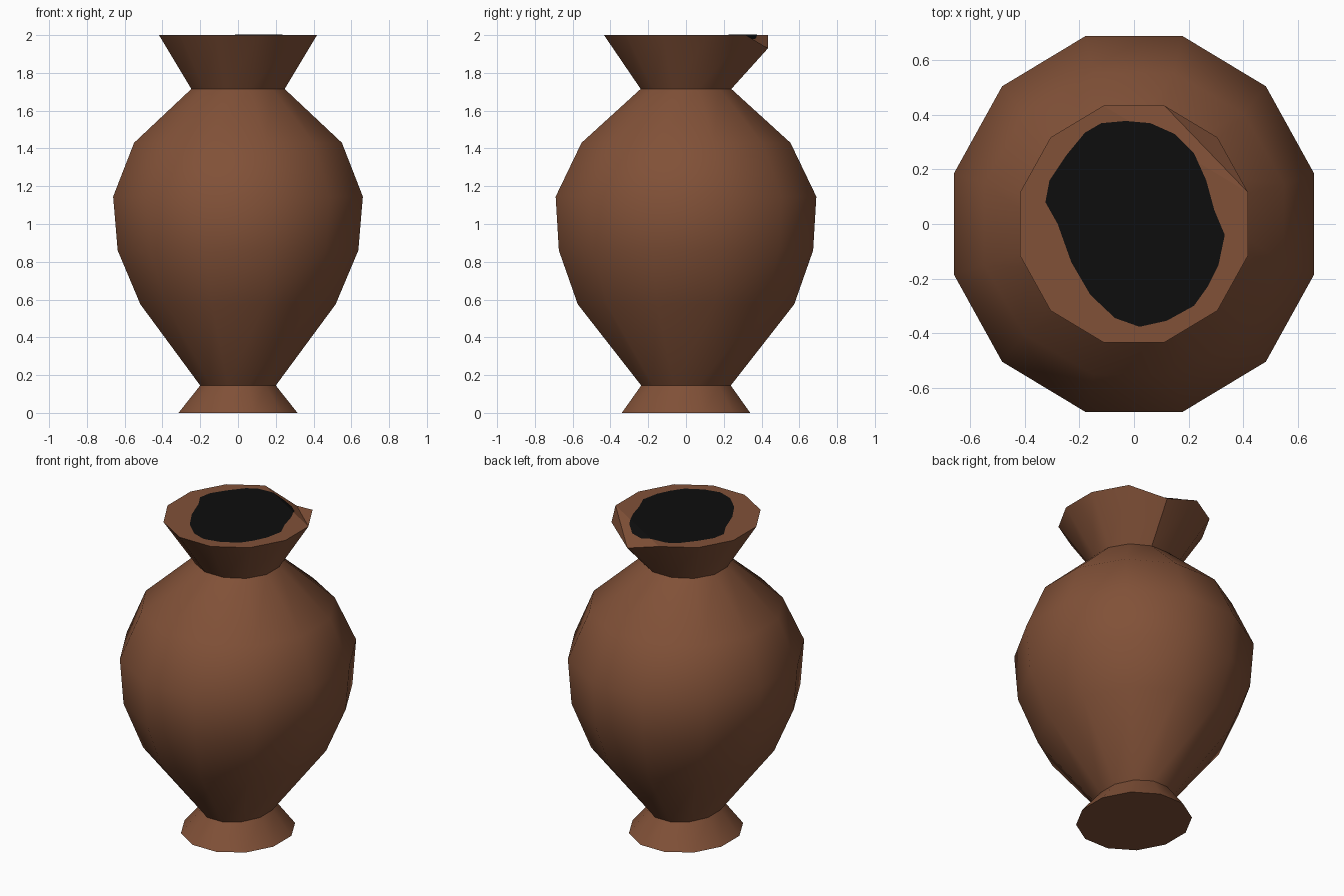
import bpy, bmesh, math
from mathutils import Vector

if "Cube" in bpy.data.objects:
    bpy.data.objects.remove(bpy.data.objects["Cube"])

SIDES = 12


def material(name, rgb):
    m = bpy.data.materials.new(name)
    m.diffuse_color = (*rgb, 1)
    m.use_nodes = True
    m.node_tree.nodes["Principled BSDF"].inputs["Base Color"].default_value = m.diffuse_color
    return m


clay = material("brown clay", (0.22, 0.082, 0.039))
dark = material("dark hollow", (0.004, 0.004, 0.004))


def finish(bm, name, mat, angle):
    me = bpy.data.meshes.new(name)
    bm.to_mesh(me)
    bm.free()
    me.materials.append(mat)
    ob = bpy.data.objects.new(name, me)
    bpy.context.collection.objects.link(ob)
    bpy.ops.object.select_all(action='DESELECT')
    ob.select_set(True)
    bpy.context.view_layer.objects.active = ob
    bpy.ops.object.shade_smooth_by_angle(angle=math.radians(angle))
    return ob


# Vase profile: height, half width in x, half width in y
profile = [(0, .315, .34), (.145, .20, .237), (.575, .517, .573),
           (.86, .637, .673), (1.145, .661, .69), (1.43, .55, .553),
           (1.715, .247, .24), (2, .418, .434)]
flat = math.cos(math.pi / SIDES)
bm = bmesh.new()
rings = []
for z, rx, ry in profile:
    angles = [(k + .5) * 2 * math.pi / SIDES for k in range(SIDES)]
    rings.append([bm.verts.new((rx / flat * math.cos(a), ry / flat * math.sin(a), z))
                  for a in angles])
for lo, hi in zip(rings, rings[1:]):
    for k in range(SIDES):
        n = (k + 1) % SIDES
        bm.faces.new((lo[k], lo[n], hi[n], hi[k]))
bm.faces.new(rings[0][::-1])

# Chipped rim corner and the flat top around it
rim = rings[-1]
rim[2].co.z = 1.93
right, corner, chip, back = rim[:4]
bm.faces.new([right] + rim[3:])
bm.faces.new((right, chip, back))
bm.faces.new((right, corner, chip))
r, c, p, b = (v.co.copy() for v in (right, corner, chip, back))
finish(bm, "vase", clay, 30.5)

# Dark mouth: thin irregular plate that follows the top and its chip
outline = [(-.18, .335), (-.12, .37), (-.03, .378), (.06, .37), (.15, .33),
           (.22, .26), (.265, .16), (.295, .05), (.333, -.04), (.31, -.15),
           (.27, -.23), (.22, -.30), (.12, -.355), (.02, -.377), (-.07, -.345),
           (-.16, -.26), (-.23, -.14), (-.28, 0), (-.325, .08), (-.31, .16),
           (-.25, .25)]
bm = bmesh.new()
bm.faces.new([bm.verts.new((x, y, 2)) for x, y in reversed(outline)])


def side(q, start, end):
    d = end - start
    return d.x * (q.y - start.y) - d.y * (q.x - start.x)


for end in (b, p):
    d = end - r
    bmesh.ops.bisect_plane(bm, geom=bm.verts[:] + bm.edges[:] + bm.faces[:],
                           plane_co=r, plane_no=Vector((d.y, -d.x, 0)))
for v in bm.verts:
    drop = 0
    if side(v.co, r, b) < 0:
        drop = side(v.co, r, b) / side(p, r, b)
        if side(v.co, r, p) < 0:
            drop = side(v.co, r, c) / side(p, r, c)
    v.co.z = 2.002 - .07 * drop
bmesh.ops.recalc_face_normals(bm, faces=bm.faces[:])
if sum(f.normal.z for f in bm.faces) < 0:
    bmesh.ops.reverse_faces(bm, faces=bm.faces[:])
finish(bm, "mouth", dark, 1)
